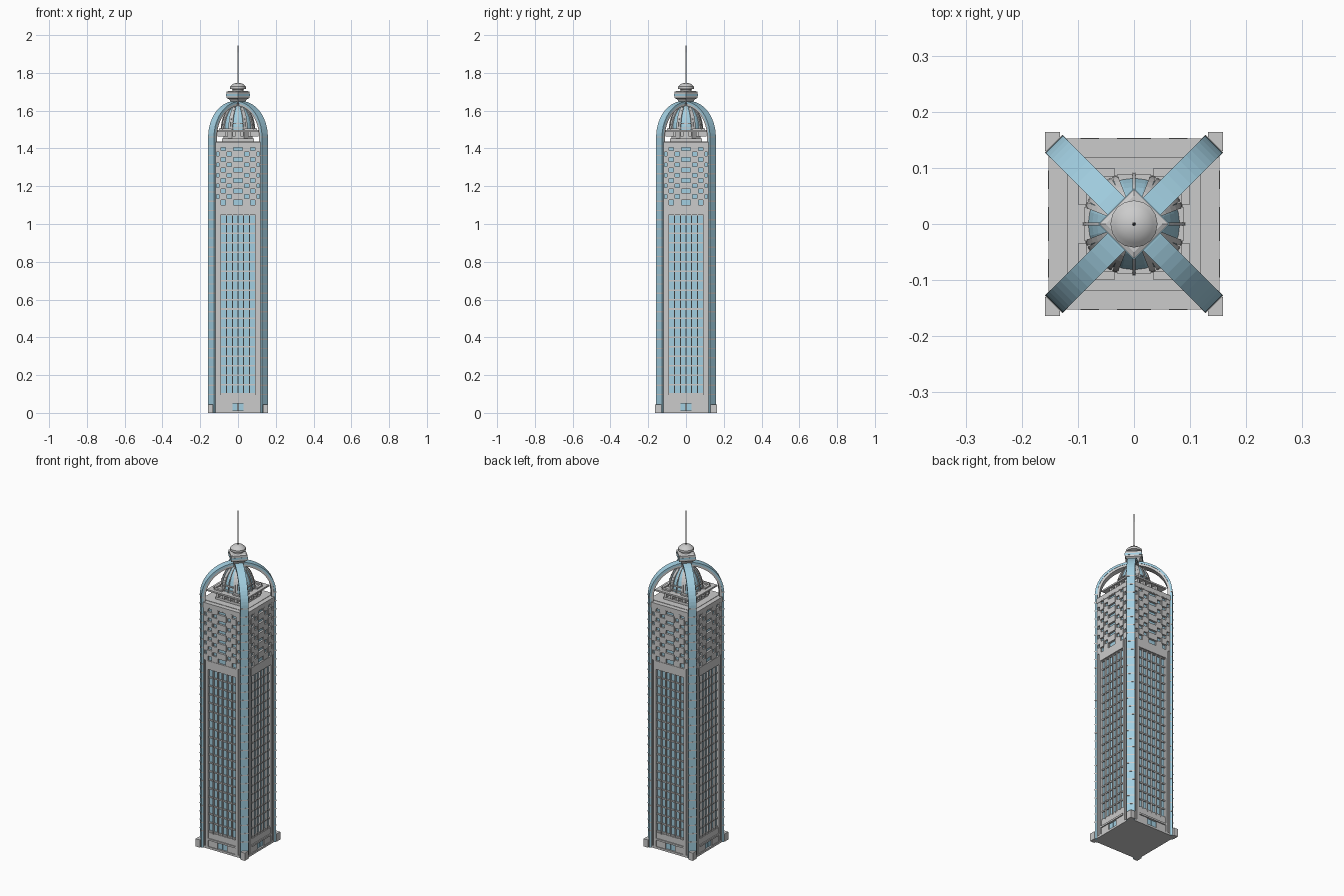
import bpy, bmesh, math
from mathutils import Matrix, Vector

if "Cube" in bpy.data.objects:
    bpy.data.objects.remove(bpy.data.objects["Cube"])

glass = bpy.data.materials.new("blue_glass")
glass.diffuse_color = (0.36, 0.62, 0.75, 1)
glass.use_nodes = True
glass.node_tree.nodes["Principled BSDF"].inputs["Base Color"].default_value = glass.diffuse_color


def finish(name, bm, mat=None, smooth=False):
    bmesh.ops.recalc_face_normals(bm, faces=bm.faces[:])
    me = bpy.data.meshes.new(name)
    bm.to_mesh(me)
    bm.free()
    ob = bpy.data.objects.new(name, me)
    bpy.context.collection.objects.link(ob)
    if mat:
        me.materials.append(mat)
    if smooth:
        bpy.context.view_layer.objects.active = ob
        ob.select_set(True)
        bpy.ops.object.shade_smooth_by_angle(angle=math.radians(35))
        ob.select_set(False)
    return ob


def add_box(bm, x0, x1, y0, y1, z0, z1, rot=0):
    m = (Matrix.Rotation(rot, 4, 'Z')
         @ Matrix.Translation(((x0 + x1) / 2, (y0 + y1) / 2, (z0 + z1) / 2))
         @ Matrix.Diagonal((x1 - x0, y1 - y0, z1 - z0, 1)))
    bmesh.ops.create_cube(bm, size=1, matrix=m)


def boxes(name, items, mat=None, sides=4, turn=0):
    """Boxes given for the front face, repeated round the tower."""
    bm = bmesh.new()
    for k in range(sides):
        for b in items:
            add_box(bm, *b, rot=turn + k * math.pi / 2)
    return finish(name, bm, mat)


def lathe(name, profile, n, mat=None, turn=0, smooth=False):
    bm = bmesh.new()
    rings = []
    for r, z in profile:
        rings.append([bm.verts.new((r * math.cos(turn + i * math.tau / n),
                                    r * math.sin(turn + i * math.tau / n), z)) for i in range(n)])
    for a, b in zip(rings, rings[1:]):
        for i in range(n):
            j = (i + 1) % n
            bm.faces.new((a[i], a[j], b[j], b[i]))
    bm.faces.new(rings[0][::-1])
    bm.faces.new(rings[-1])
    return finish(name, bm, mat, smooth)


def sweep(bm, path, width, thick, ang):
    """Rectangular bar along a (radius, height) path, in the plane at angle ang."""
    out = Vector((math.cos(ang), math.sin(ang), 0))
    side = Vector((-math.sin(ang), math.cos(ang), 0)) * width / 2
    rings = []
    for i, (r, z) in enumerate(path):
        p, q = path[max(i - 1, 0)], path[min(i + 1, len(path) - 1)]
        t = Vector((q[0] - p[0], q[1] - p[1])).normalized()
        ri, zi = r - t.y * thick, z + t.x * thick
        o, n = out * r + Vector((0, 0, z)), out * ri + Vector((0, 0, zi))
        rings.append([bm.verts.new(v) for v in (o - side, o + side, n + side, n - side)])
    for a, b in zip(rings, rings[1:]):
        for i in range(4):
            j = (i + 1) % 4
            bm.faces.new((a[i], a[j], b[j], b[i]))
    bm.faces.new(rings[0][::-1])
    bm.faces.new(rings[-1])


# Core and its base
boxes("tower_core", [(-.125, .125, -.125, .125, 0, 1.43)], sides=1)
boxes("base_plinth", [(-.15, .15, -.15, .15, 0, .012)], sides=1)

# Lower facades: glass, piers, mullions and floor bands
boxes("window_glass", [(-.09, .09, -.136, -.12, .09, 1.06)], glass)
piers = []
for s in (-1, 1):
    for a, b, y in ((.09, .104, .150), (.104, .114, .143), (.114, .128, .150)):
        x0, x1 = sorted((s * a, s * b))
        piers.append((x0, x1, -y, -.12, .012, 1.10))
boxes("facade_piers", piers)
boxes("window_mullions", [(-.09 + .03 * i - .0025, -.09 + .03 * i + .0025, -.147, -.12, .09, 1.06)
                          for i in range(1, 6)])
boxes("floor_bands", [(-.09, .09, -.142, -.12, .1 + .05 * i - .004, .1 + .05 * i + .004)
                      for i in range(20)])

# Entrance storey
boxes("entrance_wall", [(-.09, -.03, -.146, -.12, 0, .095), (.03, .09, -.146, -.12, 0, .095),
                        (-.03, .03, -.146, -.12, .05, .095), (-.09, .09, -.152, -.12, .05, .06)])
boxes("entrance_doors", [(-.03, -.002, -.14, -.12, .012, .05), (.002, .03, -.14, -.12, .012, .05)], glass)

# Upper facades: staggered blocks in front of glass
boxes("upper_glass", [(-.115, .115, -.141, -.12, 1.06, 1.42)], glass)
cols = [-.12, -.095, -.062, -.03, .03, .062, .095, .12]
blocks, strips = [], []
for c in range(7):
    a, b = cols[c], cols[c + 1]
    for r in range(6):
        z = 1.10 + r * .056 + (.028 if c % 2 else 0)
        blocks.append((a, b, -.150 - .003 * (c % 2), -.12, z, min(z + .036, 1.41)))
for x in cols:
    strips.append((x - .005, x + .005, -.149, -.12, 1.06, 1.43))
boxes("upper_blocks", blocks)
boxes("upper_strips", strips)
boxes("upper_bands", [(-.12, .12, -.152, -.12, 1.405, 1.435), (-.092, .092, -.152, -.12, 1.05, 1.10)])
boxes("roof_deck", [(-.125, .125, -.125, .125, 1.42, 1.437)], sides=1)

# Corner fins that bend into crown arches
path = [(.2015, z * .0487) for z in range(0, 31)]
path += [(.2015 * math.cos(t), 1.461 + .19 * math.sin(t))
         for t in [math.radians(82 * i / 14) for i in range(1, 15)]]
bm_out, bm_in, bm_band = bmesh.new(), bmesh.new(), bmesh.new()
for k in range(4):
    ang = math.pi / 4 + k * math.pi / 2
    sweep(bm_out, path, .044, .012, ang)
    inner = [(r - .011, z) if i <= 30 else (r * .945, 1.461 + (z - 1.461) * .942)
             for i, (r, z) in enumerate(path)]
    sweep(bm_in, inner, .040, .013, ang)
    for r, z in path[2:31]:
        sweep(bm_band, [(r + .001, z - .003), (r + .001, z + .003)], .045, .014, ang)
finish("corner_fins_glass", bm_out, glass)
finish("corner_fins_backing", bm_in)
finish("corner_fin_bands", bm_band)

# Corner feet
feet = []
for s in (-1, 1):
    x0, x1 = sorted((s * .132, s * .159))
    feet.append((x0, x1, -.164, -.130, 0, .045))
boxes("corner_feet", feet, sides=1)
boxes("corner_feet_back", feet, sides=1, turn=math.pi)

# Dome base: drum, brackets and flared terrace
boxes("dome_step", [(-.085, .085, -.085, .085, 1.43, 1.452)], sides=1)
lathe("dome_drum", [(.082, 1.45), (.082, 1.49)], 8, turn=math.pi / 8)
boxes("terrace_slab", [(-.119, .119, -.119, .119, 1.488, 1.497)], sides=1)
boxes("terrace_brackets", [(x - .008, x + .008, -.108, -.07, 1.462, 1.49) for x in (-.06, -.02, .02, .06)])
boxes("terrace_parapet", [(-.085, -.035, -.1, -.085, 1.497, 1.505), (.035, .085, -.1, -.085, 1.497, 1.505)])

# Dome with ribs
arc = [(.086 * math.cos(t), 1.492 + .14 * math.sin(t)) for t in [math.radians(10 * i) for i in range(9)]]
lathe("dome_glass", arc, 24, glass)
bm = bmesh.new()
ribs = [(r * 1.06 + .001, z + .002) for r, z in arc]
for k in range(12):
    sweep(bm, ribs, .012 if k % 3 else .005, .012, k * math.tau / 12)
for k in range(4):
    for d in (-1, 1):
        sweep(bm, ribs[:7], .010, .012, k * math.pi / 2 + d * .38)
finish("dome_ribs", bm)
boxes("dome_window_bars", [(-.03, .03, -.088, -.07, z, z + .005) for z in (1.505, 1.53)])

# Crown hub where the arches meet
lathe("hub_base", [(.022, 1.60), (.030, 1.635), (.046, 1.66), (.062, 1.668), (.062, 1.70), (.05, 1.704)], 4)
lathe("hub_band", [(.0635, 1.678), (.0635, 1.688)], 4, glass)
lathe("hub_cap", [(.028, 1.70), (.028, 1.712), (.042, 1.716), (.042, 1.728), (.034, 1.735),
                  (.024, 1.743), (.006, 1.747)], 16, smooth=True)

# Spire
lathe("spire", [(.004, 1.74), (.003, 1.80), (.002, 1.90), (.0005, 2.0)], 8)
